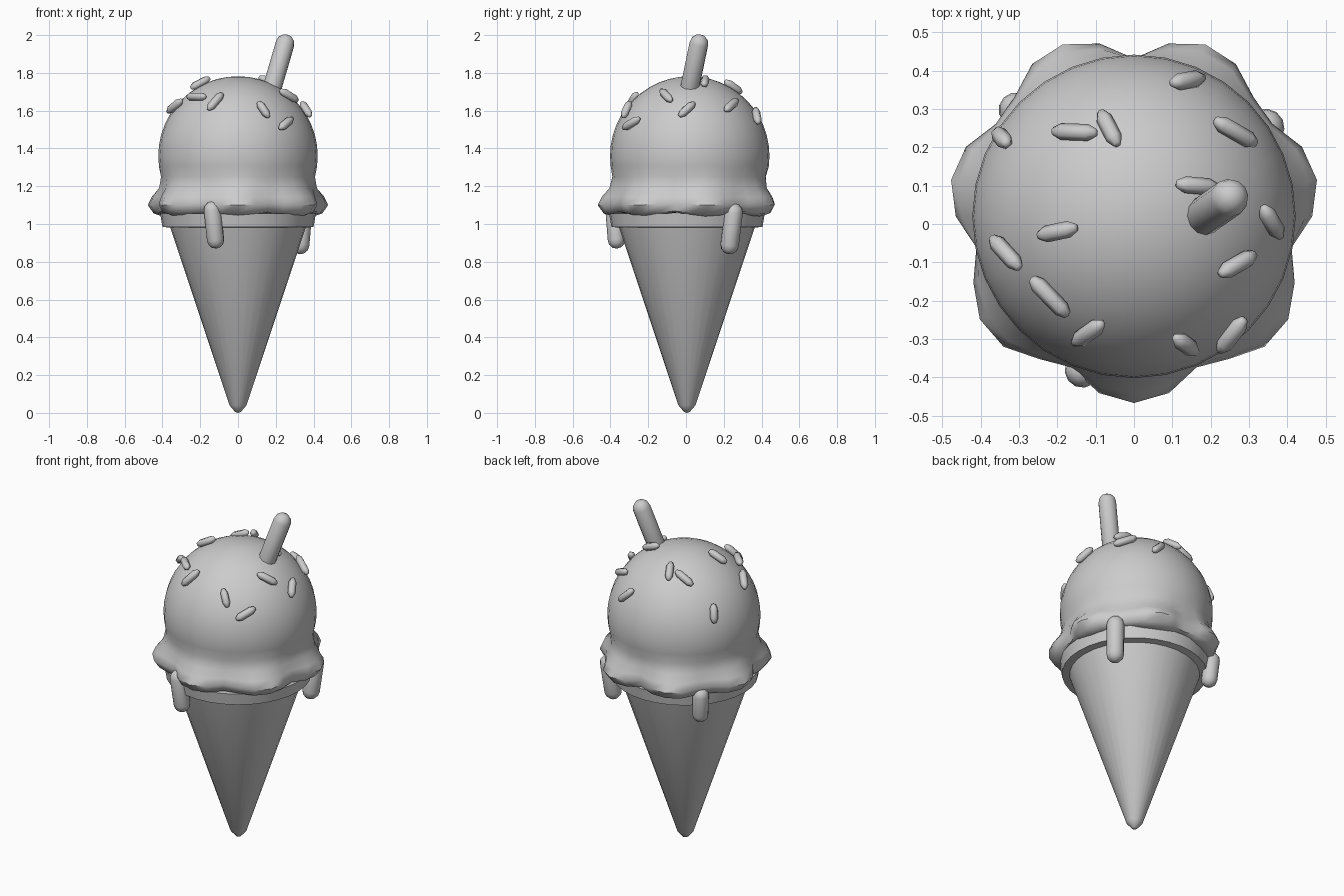
import bpy, bmesh, math
from mathutils import Vector

if "Cube" in bpy.data.objects:
    bpy.data.objects.remove(bpy.data.objects["Cube"])


def finish(name, bm, angle=40):
    bmesh.ops.remove_doubles(bm, verts=bm.verts, dist=1e-5)
    bmesh.ops.recalc_face_normals(bm, faces=bm.faces)
    mesh = bpy.data.meshes.new(name)
    bm.to_mesh(mesh)
    bm.free()
    obj = bpy.data.objects.new(name, mesh)
    bpy.context.collection.objects.link(obj)
    bpy.ops.object.select_all(action='DESELECT')
    obj.select_set(True)
    bpy.context.view_layer.objects.active = obj
    bpy.ops.object.shade_smooth_by_angle(angle=math.radians(angle))
    return obj


def lathe(name, rows, segs, centre=(0, 0), closed=False, angle=40):
    """rows: functions of the angle giving (radius, z)"""
    bm = bmesh.new()
    rings = []
    for row in rows:
        ring = []
        for i in range(segs):
            a = 2 * math.pi * i / segs
            r, z = row(a)
            ring.append(bm.verts.new((centre[0] + r * math.cos(a), centre[1] + r * math.sin(a), z)))
        rings.append(ring)
    pairs = list(zip(rings, rings[1:]))
    if closed:
        pairs.append((rings[-1], rings[0]))
    for low, high in pairs:
        for i in range(segs):
            j = (i + 1) % segs
            bm.faces.new((low[i], low[j], high[j], high[i]))
    return finish(name, bm, angle)


def fixed(points):
    return [lambda a, p=p: p for p in points]


def capsule(name, start, end, radius, segs, cap):
    """Rod with tapered ends; cap holds (radius factor, inset factor) pairs"""
    start, end = Vector(start), Vector(end)
    length = (end - start).length
    low = [(radius * f, radius * d) for f, d in cap]
    prof = low + [(r, length - z) for r, z in reversed(low)]
    obj = lathe(name, fixed(prof), segs, angle=60)
    obj.rotation_mode = 'QUATERNION'
    obj.rotation_quaternion = (end - start).to_track_quat('Z', 'Y')
    obj.location = start
    return obj


# Cone and the rim band around its mouth
lathe("cone", fixed([(0, 0), (0.015, 0.005), (0.045, 0.04), (0.365, 1.0)]), 32, (0, 0.005))
lathe("cone_rim", fixed([(0.355, 0.98), (0.40, 0.985), (0.412, 1.055), (0.36, 1.055)]),
      32, (0, 0.005), closed=True)


# Scoop: seven-lobed skirt blending up into a ball
def skirt(r, flare, z, drop):
    def row(a):
        w = abs(math.cos(3.5 * (a + math.pi / 2)))
        return r + flare * w, z - drop * w
    return row


CENTRE, BALL_Z, R = (0, 0.02), 1.36, 0.422
rows = fixed([(0, 1.06), (0.34, 1.06)])
rows += [skirt(0.385, 0.02, 1.065, 0.025), skirt(0.405, 0.05, 1.07, 0.015),
         skirt(0.412, 0.075, 1.11, 0.01), skirt(0.41, 0.055, 1.145, 0.0),
         skirt(0.40, 0.025, 1.19, 0.0), skirt(0.402, 0.008, 1.25, 0.0)]
for k in range(-1, 13):
    t = math.radians(90 * k / 12)
    rows += fixed([(R * math.cos(t), BALL_Z + R * math.sin(t))])
lathe("ice_cream_scoop", rows, 32, CENTRE, angle=50)

# Drips and the wafer stick
ROUND = [(0, 0), (0.5, 0.13), (0.87, 0.5), (1, 1)]
capsule("drip_front", (-0.14, -0.385, 1.12), (-0.114, -0.365, 0.87), 0.046, 12, ROUND)
capsule("drip_right", (0.348, 0.258, 1.11), (0.325, 0.225, 0.84), 0.049, 12, ROUND)
capsule("drip_left", (-0.312, 0.302, 1.10), (-0.295, 0.285, 0.89), 0.045, 12, ROUND)
capsule("wafer_stick", (0.16, 0.005, 1.65), (0.263, 0.078, 2.002), 0.05, 12, ROUND)

# Sprinkles lying on the ball: x, y, heading seen from above, length
sprinkles = [
    (0.14, 0.375, 10, 0.12), (0.265, 0.24, -30, 0.14), (-0.345, 0.225, -50, 0.11),
    (-0.155, 0.24, -2, 0.13), (-0.065, 0.25, -63, 0.12), (0.165, 0.10, -5, 0.12),
    (0.36, 0.005, -60, 0.12), (-0.20, -0.02, 12, 0.12), (-0.335, -0.075, -48, 0.13),
    (-0.22, -0.19, -46, 0.14), (-0.12, -0.285, 35, 0.13), (0.27, -0.105, 30, 0.125),
    (0.135, -0.315, -35, 0.11), (0.255, -0.29, 52, 0.125),
]
ball = Vector((0, 0.02, BALL_Z))
for n, (x, y, heading, length) in enumerate(sprinkles):
    dx, dy = x, y - 0.02
    normal = Vector((dx, dy, math.sqrt(0.437 ** 2 - dx * dx - dy * dy)))
    h = math.radians(heading)
    d = Vector((math.cos(h), math.sin(h), 0))
    d.z = -(d.x * normal.x + d.y * normal.y) / normal.z
    d = d.normalized() * length / 2
    mid = ball + normal
    capsule(f"sprinkle_{n + 1}", mid - d, mid + d, 0.022, 6, [(0, 0), (0.5, 0.15), (1, 1.2)])
